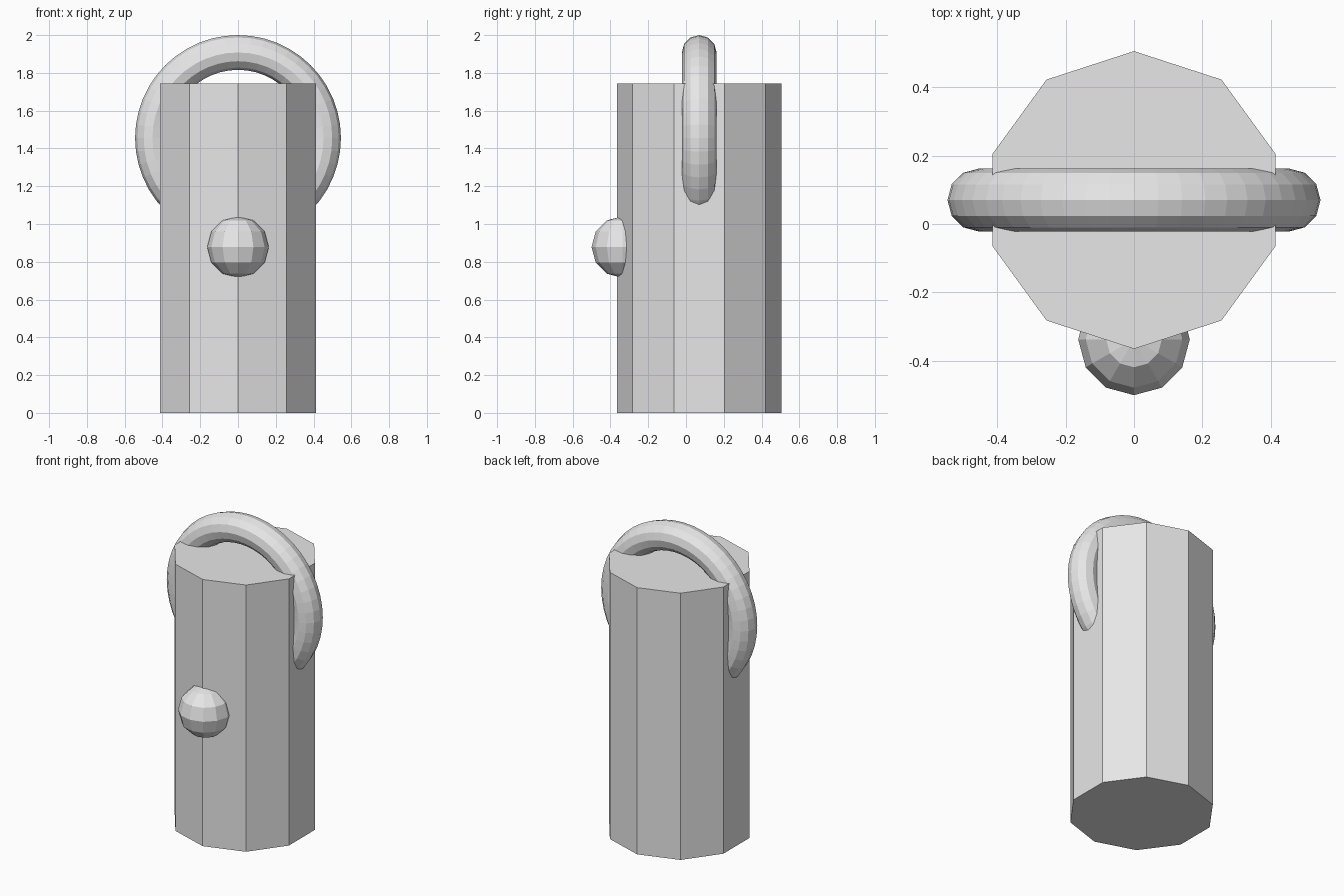
import bpy
from math import pi

default = bpy.data.objects.get("Cube")
if default:
    bpy.data.objects.remove(default, do_unlink=True)

CENTRE_Y = 0.07

grey = bpy.data.materials.new("light_grey")
grey.use_nodes = True
grey.diffuse_color = (0.8, 0.8, 0.8, 1)
grey.node_tree.nodes["Principled BSDF"].inputs["Base Color"].default_value = (0.8, 0.8, 0.8, 1)


def finish(name):
    """Name the newest part and give it its flat colour."""
    part = bpy.context.object
    part.name = name
    part.data.materials.append(grey)


# Ten-sided body, with a corner facing the front
HEIGHT = 1.745
bpy.ops.mesh.primitive_cylinder_add(vertices=10, radius=0.435, depth=HEIGHT,
                                    location=(0, CENTRE_Y, HEIGHT / 2))
finish("body")

# Upright ring sunk into the top of the body
bpy.ops.mesh.primitive_torus_add(major_radius=0.453, minor_radius=0.092,
                                 major_segments=48, minor_segments=12,
                                 location=(0, CENTRE_Y, 1.455),
                                 rotation=(pi / 2, 0, 0))
finish("ring_handle")

# Faceted knob on the front corner
bpy.ops.mesh.primitive_uv_sphere_add(segments=12, ring_count=6, radius=0.163,
                                     location=(0, -0.337, 0.878))
finish("front_knob")
